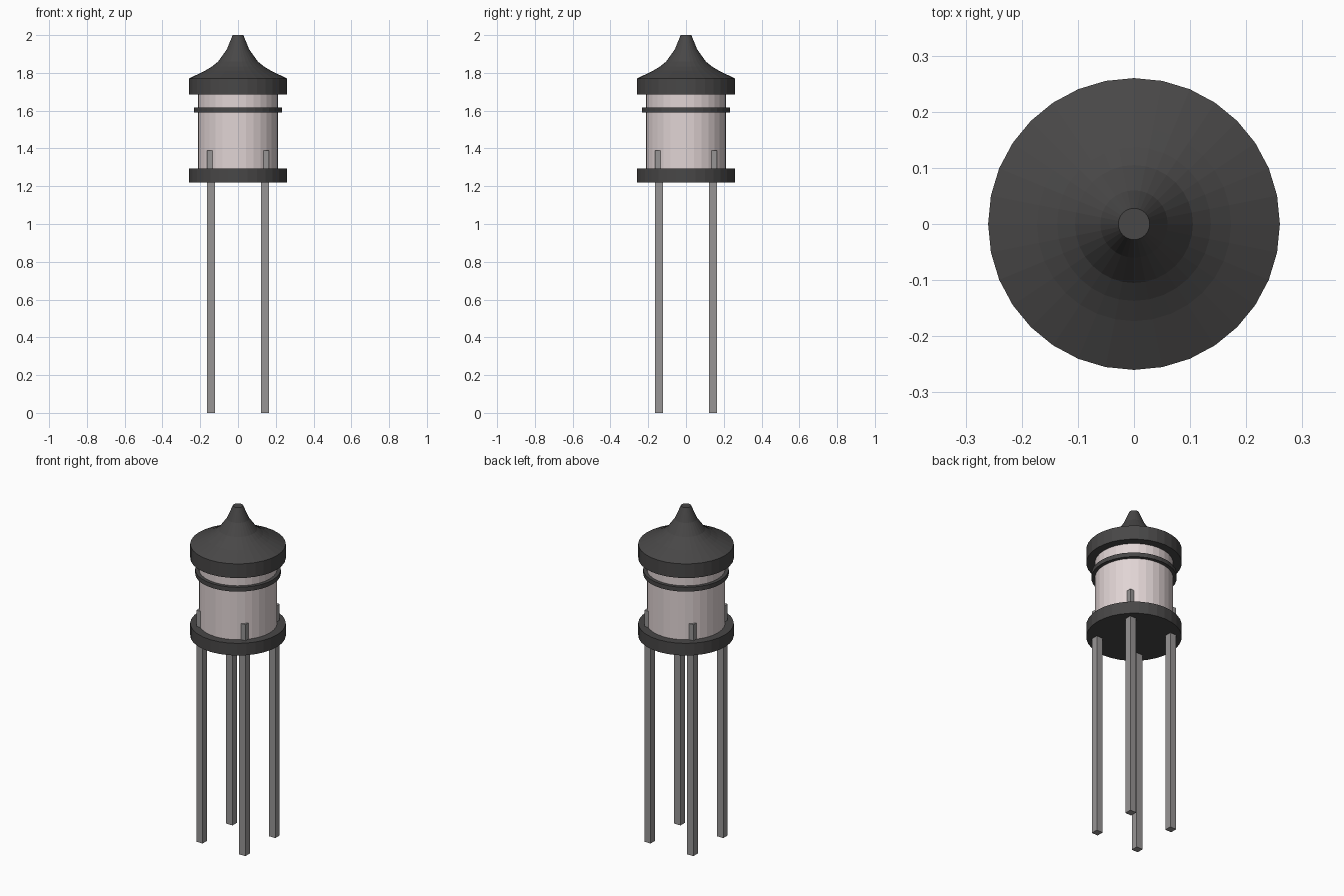
import bpy, bmesh
from math import cos, sin, tau

if "Cube" in bpy.data.objects:
    bpy.data.objects.remove(bpy.data.objects["Cube"])

SIDES = 32


def material(name, rgb):
    m = bpy.data.materials.new(name)
    m.diffuse_color = (*rgb, 1)
    m.use_nodes = True
    m.node_tree.nodes["Principled BSDF"].inputs["Base Color"].default_value = m.diffuse_color
    return m


DARK = material("dark_metal", (0.065, 0.063, 0.063))
PALE = material("pale_panel", (0.75, 0.66, 0.66))
GREY = material("leg_grey", (0.31, 0.30, 0.30))


def finish(name, bm, mat):
    bmesh.ops.recalc_face_normals(bm, faces=bm.faces)
    me = bpy.data.meshes.new(name)
    bm.to_mesh(me)
    bm.free()
    me.materials.append(mat)
    ob = bpy.data.objects.new(name, me)
    bpy.context.collection.objects.link(ob)
    return ob


def lathe(name, profile, mat):
    """Closed flat-shaded solid from (radius, height) points, bottom to top."""
    bm = bmesh.new()
    rings = [[bm.verts.new((r * cos(tau * i / SIDES), r * sin(tau * i / SIDES), z))
              for i in range(SIDES)] for r, z in profile]
    for a, b in zip(rings, rings[1:]):
        for i in range(SIDES):
            j = (i + 1) % SIDES
            bm.faces.new((a[i], a[j], b[j], b[i]))
    bm.faces.new(rings[0][::-1])
    bm.faces.new(rings[-1])
    return finish(name, bm, mat)


def box(name, lo, hi, mat):
    bm = bmesh.new()
    bmesh.ops.create_cube(bm, size=1)
    for v in bm.verts:
        v.co = [l if c < 0 else h for c, l, h in zip(v.co, lo, hi)]
    return finish(name, bm, mat)


# Round platform, tank and hoop
lathe("platform", [(0.26, 1.22), (0.26, 1.293)], DARK)
lathe("tank", [(0.213, 1.293), (0.213, 1.685)], PALE)
lathe("hoop", [(0.233, 1.591), (0.233, 1.617)], DARK)

# Flared roof with a vertical rim
lathe("roof", [(0.26, 1.685), (0.26, 1.77), (0.173, 1.812), (0.137, 1.834),
               (0.105, 1.86), (0.06, 1.923), (0.028, 2.0)], DARK)

# Four square legs, running up through the platform
C, H = 0.142, 0.021
for fb, sy in (("front", -1), ("back", 1)):
    for lr, sx in (("left", -1), ("right", 1)):
        x, y = sx * C, sy * C
        box(f"{fb}_{lr}_leg", (x - H, y - H, 0), (x + H, y + H, 1.39), GREY)
